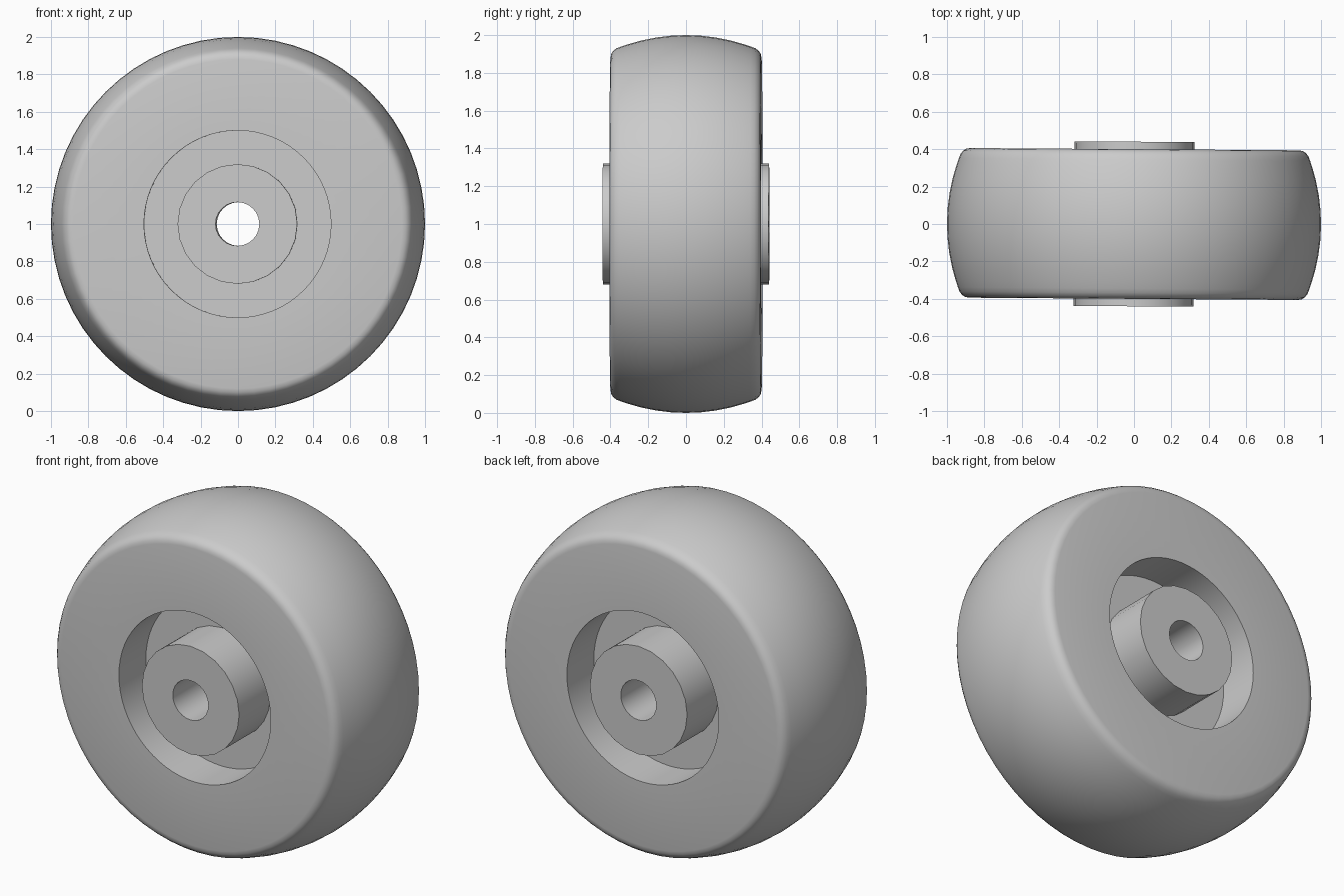
import bpy
import bmesh
from math import cos, sin, pi, radians, sqrt

cube = bpy.data.objects.get("Cube")
if cube:
    bpy.data.objects.remove(cube, do_unlink=True)

grey = bpy.data.materials.new("plain_grey")
grey.use_nodes = True
colour = (0.6, 0.6, 0.6, 1)
grey.diffuse_color = colour
grey.node_tree.nodes["Principled BSDF"].inputs["Base Color"].default_value = colour


def lathe(name, profile, sides):
    """Spin a closed (radius, y) profile around the wheel axle."""
    bm = bmesh.new()
    rings = []
    for i in range(sides):
        a = 2 * pi * i / sides
        rings.append([bm.verts.new((r * cos(a), y, r * sin(a))) for r, y in profile])
    n = len(profile)
    for i in range(sides):
        a, b = rings[i], rings[(i + 1) % sides]
        for j in range(n):
            k = (j + 1) % n
            bm.faces.new((a[j], a[k], b[k], b[j]))
    bmesh.ops.recalc_face_normals(bm, faces=bm.faces)
    mesh = bpy.data.meshes.new(name)
    bm.to_mesh(mesh)
    bm.free()
    mesh.materials.append(grey)
    ob = bpy.data.objects.new(name, mesh)
    bpy.context.collection.objects.link(ob)
    ob.location.z = 1
    ob.rotation_euler.z = radians(-0.4)
    bpy.ops.object.select_all(action="DESELECT")
    ob.select_set(True)
    bpy.context.view_layer.objects.active = ob
    bpy.ops.object.shade_smooth_by_angle(angle=radians(35))
    return ob


# Wheel body: crowned tread, rounded shoulders, recessed web on both sides
crown = [(sqrt(1 - y * y), y) for y in (0.0, 0.08, 0.16, 0.24, 0.31)]
shoulder = [(0.939, 0.345), (0.93, 0.368), (0.916, 0.386), (0.9, 0.396), (0.88, 0.4)]
recess = [(0.5, 0.4), (0.5, 0.15), (0.25, 0.15)]
half = crown + shoulder + recess
body_profile = half + [(r, -y) for r, y in reversed(half[1:])]
lathe("wheel_body", body_profile, 64)

# Hub: bored tube standing slightly proud of both faces
lathe("hub", [(0.32, -0.44), (0.32, 0.44), (0.117, 0.44), (0.117, -0.44)], 24)
